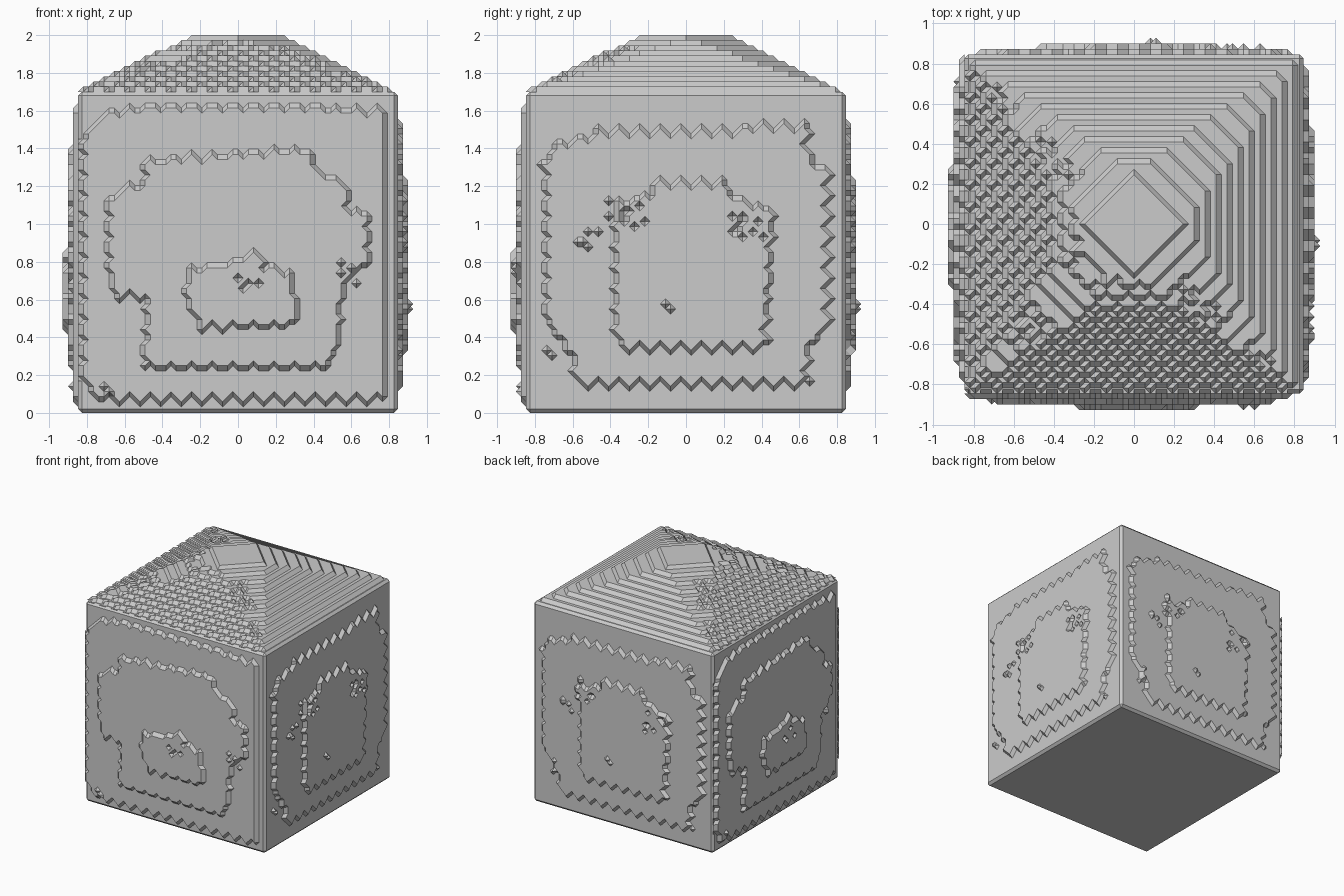
import bpy
import bmesh
import random
from math import pi
from mathutils import Matrix, Vector

if "Cube" in bpy.data.objects:
    bpy.data.objects.remove(bpy.data.objects["Cube"], do_unlink=True)

random.seed(4)
HALF = 0.846         # half width of the block
WALL = 1.7           # height of the walls
CELLS = 62
STEP = 2 * HALF / CELLS

stone = bpy.data.materials.new("light_grey")
stone.use_nodes = True
stone.diffuse_color = (0.6, 0.6, 0.6, 1)
stone.node_tree.nodes["Principled BSDF"].inputs["Base Color"].default_value = (0.6, 0.6, 0.6, 1)


def inside(u, v, outline):
    """Even-odd test of a point against a closed outline."""
    hit = False
    for (ax, ay), (bx, by) in zip(outline, outline[1:] + outline[:1]):
        if (ay > v) != (by > v) and u < ax + (v - ay) * (bx - ax) / (by - ay):
            hit = not hit
    return hit


def wave(k, size):
    """Triangle wave along the lattice, for zigzag edges."""
    return size * (abs(k % 4 - 2) - 1)


def stepped_sheet(name, level_rule, place):
    """Lattice sheet raised in whole steps; the flat ground level is left out."""
    bm = bmesh.new()
    bmesh.ops.create_grid(bm, x_segments=CELLS, y_segments=CELLS, size=HALF)
    for v in bm.verts:
        i, j = (round((c + HALF) / STEP) for c in v.co.xy)
        edge = i in (0, CELLS) or j in (0, CELLS)
        v.co.z = 0 if edge else STEP * max(0, level_rule(i, j, v.co.x, v.co.y))
    ground = [f for f in bm.faces if all(v.co.z < STEP / 2 for v in f.verts)]
    bmesh.ops.delete(bm, geom=ground, context='FACES')
    bmesh.ops.triangulate(bm, faces=bm.faces[:])
    bm.transform(place)
    mesh = bpy.data.meshes.new(name)
    bm.to_mesh(mesh)
    bm.free()
    mesh.materials.append(stone)
    obj = bpy.data.objects.new(name, mesh)
    bpy.context.collection.objects.link(obj)
    return obj


# Block with narrow chamfered edges
bpy.ops.mesh.primitive_cube_add(size=1, location=(0, 0, WALL / 2))
block = bpy.context.object
block.name = "block"
block.scale = (2 * HALF, 2 * HALF, WALL)
bpy.ops.object.transform_apply(location=False, rotation=False, scale=True)
chamfer = block.modifiers.new("chamfer", 'BEVEL')
chamfer.width = 0.02
chamfer.segments = 1
block.data.materials.append(stone)

# Terrace outlines for the front and right-hand walls, as (across, height)
wide_terraces = [
    [(-.73, .07), (-.82, .15), (-.82, 1.45), (-.7, 1.59), (-.5, 1.62),
     (.4, 1.62), (.78, 1.6), (.78, .07)],
    [(-.5, .24), (-.48, .62), (-.64, .62), (-.69, .75), (-.69, 1.1), (-.64, 1.18),
     (-.5, 1.2), (-.5, 1.33), (-.2, 1.36), (.38, 1.4), (.4, 1.3), (.58, 1.2),
     (.58, 1.06), (.69, 1.06), (.69, .8), (.55, .7), (.53, .35), (.45, .24)],
    [(-.2, .45), (-.28, .6), (-.26, .75), (0, .8), (.08, .86), (.12, .78),
     (.28, .75), (.32, .47)],
]
arched_terraces = [
    [(-.6, .16), (-.6, .33), (-.74, .5), (-.75, 1.35), (-.67, 1.42), (-.46, 1.49),
     (.1, 1.5), (.65, 1.52), (.63, 1.4), (.75, 1.28), (.75, .42), (.65, .4), (.64, .16)],
    [(-.37, .34), (-.38, 1.1), (-.25, 1.14), (-.14, 1.22), (.2, 1.22), (.26, 1.13),
     (.46, 1.08), (.42, .35)],
]


def wall_rule(outlines, zigzag, clusters, knob):
    """Count the terraces over a lattice point, with a few crumbs and one knob."""
    crumbs = {}
    for u, v, count, spread in clusters:
        for _ in range(count):
            i = round((u + random.uniform(-spread, spread) + HALF) / STEP)
            j = round((v + random.uniform(-spread, spread)) / STEP)
            crumbs[i, j] = True
    if knob:
        i, j = round((knob[0] + HALF) / STEP), round(knob[1] / STEP)
        crumbs[i, j] = crumbs[i + 1, j - 1] = True

    def rule(i, j, u, v):
        height = (v + HALF) * WALL / (2 * HALF)
        p, q = u + wave(j, zigzag * 0.6), height + wave(i, zigzag)
        level = sum(inside(p, q, line) for line in outlines)
        if (i, j) in crumbs:
            level += 1 if level < len(outlines) or knob and height < 0.7 else -1
        return level
    return rule


wide = (wide_terraces, 0.018, [(.06, .73, 6, .08), (.58, .72, 6, .07), (-.72, .13, 2, .04)], None)
arched = (arched_terraces, 0.026,
          [(-.33, 1.08, 14, .1), (.33, 1.0, 12, .1), (-.52, .92, 6, .05), (-.68, .36, 3, .06)],
          (-.12, .56))

# Walls: local x runs across, y runs up and z runs outwards
stand_up = Matrix.Translation((0, -HALF, WALL / 2)) @ Matrix.Rotation(pi / 2, 4, 'X')
walls = [("front_terraces", wide), ("left_terraces", arched),
         ("back_terraces", arched), ("right_terraces", wide)]
for turn, (name, style) in enumerate(walls):
    spin = Matrix.Rotation(turn * pi / 2, 4, 'Z')
    stepped_sheet(name, wall_rule(*style), spin @ stand_up)


# Stepped pyramid roof, with worn brick-like steps on two slopes
def roof_rule(i, j, x, y):
    far, near = max(abs(x), abs(y)), min(abs(x), abs(y))
    reach = max(far, 0.14 + 0.42 * (far + near))
    worn = min(x, y) < 0 and far == max(-x, -y)
    if worn and far > 0.27:
        along, down = (j, i) if -x > -y else (i, j)
        reach += wave(along + 2 * (down // 2 % 2), 0.022)
    return min(11, int(0.35 + (HALF - reach) / (2.06 * STEP)))


stepped_sheet("roof", roof_rule, Matrix.Translation(Vector((0, 0, WALL))))
